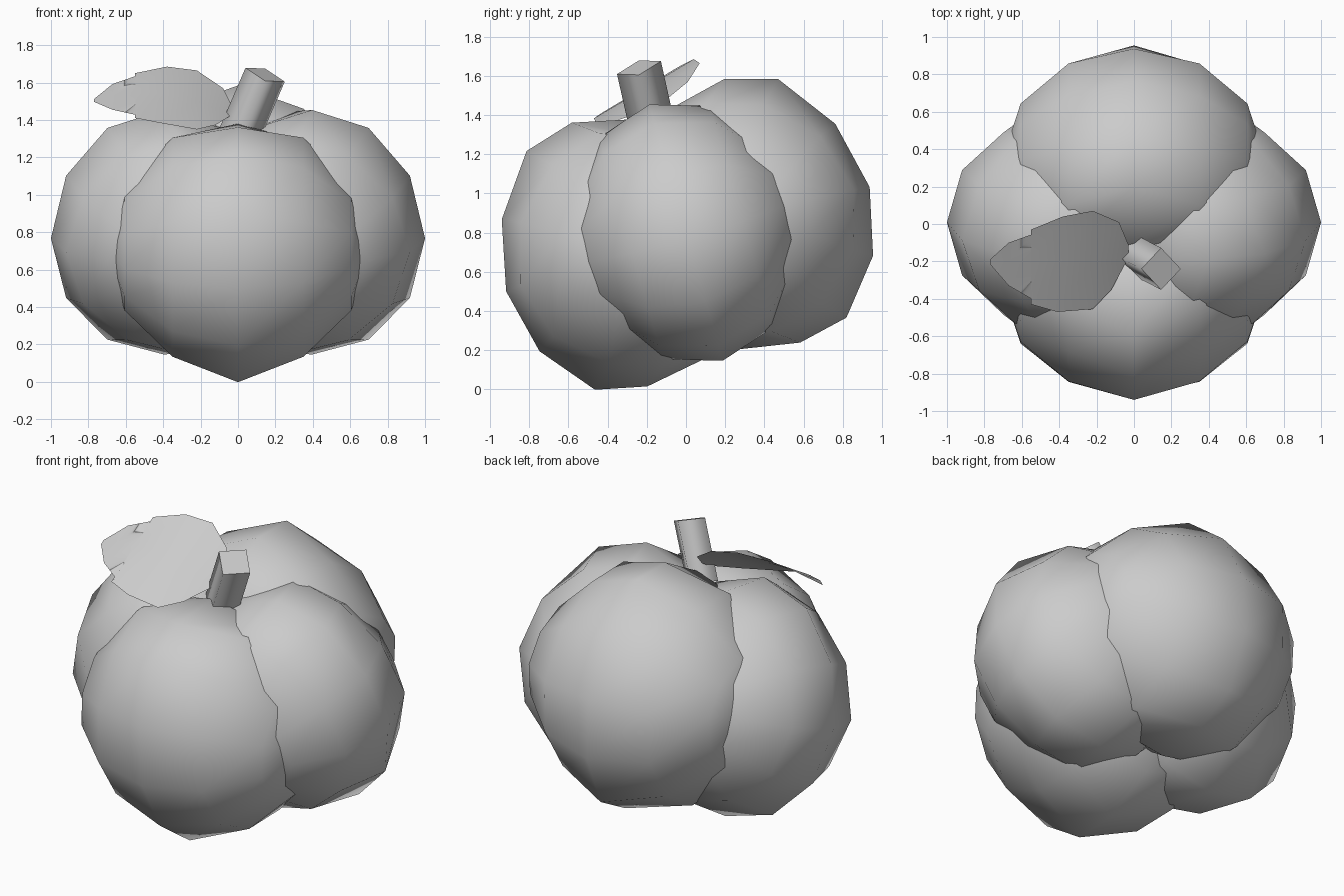
import bpy, bmesh
from math import sin, cos, pi, radians
from mathutils import Matrix, Vector

old = bpy.data.objects.get("Cube")
if old:
    bpy.data.objects.remove(old, do_unlink=True)

grey = bpy.data.materials.new("plain grey")
grey.use_nodes = True
colour = (0.6, 0.6, 0.6, 1)
grey.diffuse_color = colour
grey.node_tree.nodes["Principled BSDF"].inputs["Base Color"].default_value = colour


def finish(bm, name):
    mesh = bpy.data.meshes.new(name)
    bm.to_mesh(mesh)
    bm.free()
    mesh.materials.append(grey)
    obj = bpy.data.objects.new(name, mesh)
    bpy.context.collection.objects.link(obj)
    return obj


# Four overlapping low-poly lobes around a leaning axis, sphere poles sideways
lean = Matrix.Translation((0, 0, 0.8)) @ Matrix.Rotation(radians(16), 4, 'X')
sideways = Matrix.Rotation(radians(-90), 4, 'X')


def lobe(name, turn, reach, radii, ridged):
    bm = bmesh.new()
    bmesh.ops.create_uvsphere(bm, u_segments=12, v_segments=6, radius=1)
    bm.transform(sideways)
    for v in bm.verts:
        out, across, up = v.co
        # shoulders curl in towards the axis, the belly sags a little
        v.co.x -= 0.8 * (across * up) ** 2
        v.co.z -= 0.05 * out ** 2
        # a fuller crown along the middle ridge
        if ridged and abs(across) < 0.01:
            if abs(up) > 0.99:
                v.co.x += 0.06
            elif abs(up) > 0.8:
                v.co.z *= 1.045
    bm.transform(lean @ Matrix.Rotation(turn * pi / 2, 4, 'Z')
                 @ Matrix.Translation((reach, 0, 0)) @ Matrix.Diagonal((*radii, 1)))
    for f in bm.faces:
        f.smooth = True
    finish(bm, name)


for turn, label in enumerate(("left", "back", "right", "front")):
    if turn % 2:
        lobe(label + "_lobe", turn, 0.37, (0.595, 0.70, 0.70), True)
    else:
        lobe(label + "_lobe", turn, 0.396, (0.604, 0.585, 0.68), False)

# Slanted four-sided stem with a flat cut end
bm = bmesh.new()
tip = Vector((0.145, -0.24, 1.642))
across, along = Vector((0.105, 0, -0.037)), Vector((0, 0.112, 0.033))
fall = Vector((-0.125, 0.065, -0.29)) * 1.1
corners = [tip + across * cos(i * pi / 2) + along * sin(i * pi / 2) for i in range(4)]
top = [bm.verts.new(c) for c in corners]
base = [bm.verts.new(c + fall) for c in corners]
for i in range(4):
    j = (i + 1) % 4
    bm.faces.new((base[i], base[j], top[j], top[i])).smooth = True
for ring in (top, base[::-1]):
    cap = bm.faces.new(ring)
    for e in cap.edges:
        e.smooth = False
finish(bm, "stem")


# Arched single-sheet leaf: back edge and front edge points, notched near the tip
def leaf_point(x, y):
    return (x, y, 1.55 - 0.6 * (x + 0.5) ** 2 + 0.6 * (y + 0.2))


edges = [
    ((-0.03, -0.11), (-0.04, -0.20)),
    ((-0.08, 0.01), (-0.12, -0.35)),
    ((-0.22, 0.07), (-0.22, -0.455)),
    ((-0.38, 0.04), (-0.41, -0.47)),
    ((-0.55, -0.03), (-0.55, -0.43)),
    ((-0.545, -0.055), (-0.54, -0.405)),
    ((-0.67, -0.10), (-0.67, -0.33)),
    ((-0.77, -0.19), (-0.77, -0.215)),
]
bm = bmesh.new()
rows = [[bm.verts.new(leaf_point(*p)) for p in pair] for pair in edges]
mid = [bm.verts.new(leaf_point(b.co.x * 0.9 - 0.055 if 4 <= i <= 5 else b.co.x, -0.2))
       for i, (b, f) in enumerate(rows) if i != 5]
spine = mid[:5] + [mid[4]] + mid[5:]
for edge, flip in ((0, False), (1, True)):
    for i in range(len(rows) - 1):
        loop = [rows[i][edge], rows[i + 1][edge], spine[i + 1], spine[i]]
        loop = list(dict.fromkeys(loop))
        bm.faces.new(loop[::-1] if flip else loop).smooth = True
finish(bm, "leaf")
